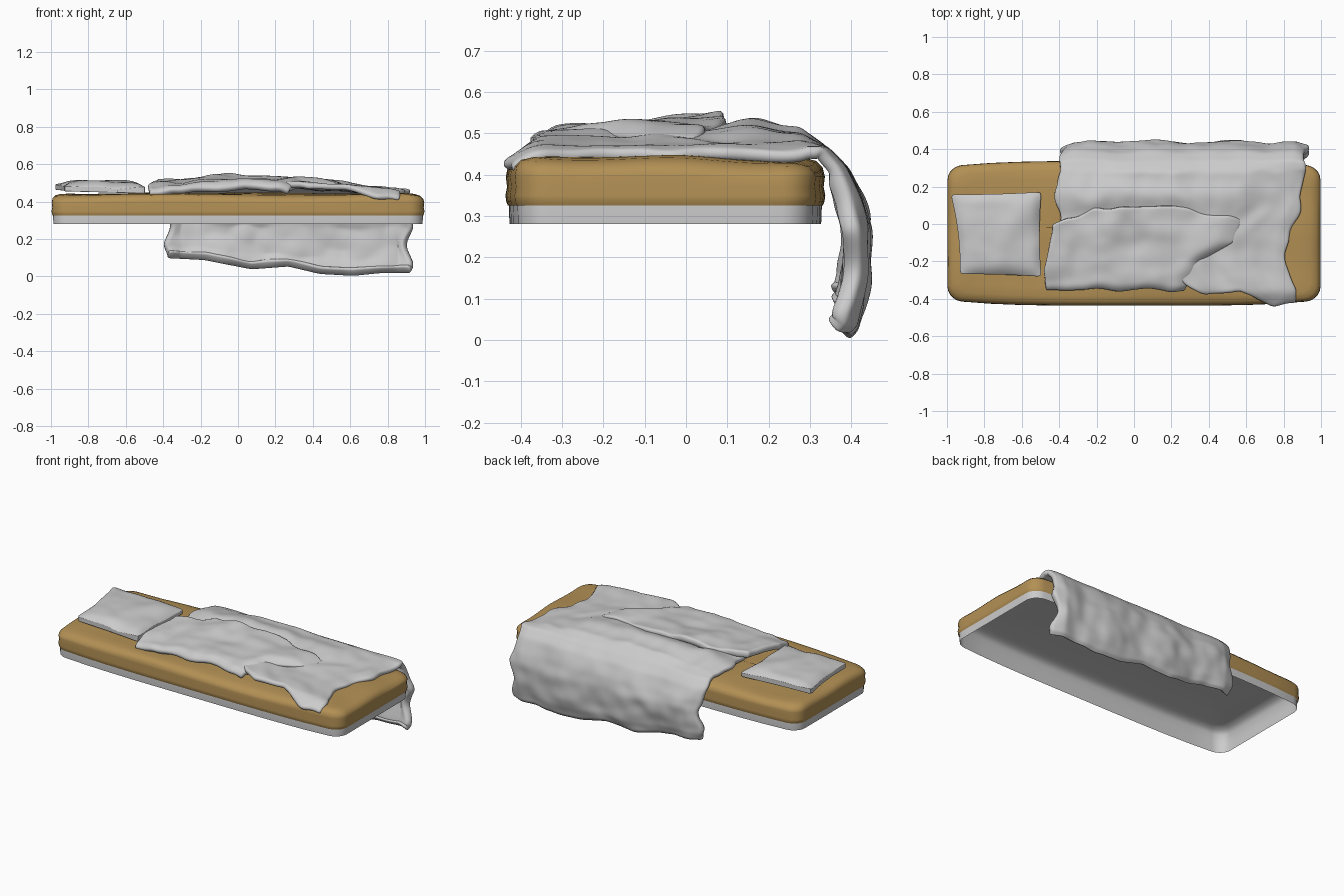
import bpy, bmesh, math
from mathutils import Vector, noise

if "Cube" in bpy.data.objects:
    bpy.data.objects.remove(bpy.data.objects["Cube"])


def interp(pts, t):
    if t <= pts[0][0]:
        return pts[0][1]
    for (a, p), (b, q) in zip(pts, pts[1:]):
        if t <= b:
            return p + (q - p) * (t - a) / (b - a)
    return pts[-1][1]


def wob(x, y, z, f, s):
    return noise.noise(Vector((x * f + s, y * f - s, z * f + 2 * s)))


def finish(bm, name, angle=50, recalc=True):
    if recalc:
        bmesh.ops.recalc_face_normals(bm, faces=bm.faces)
    me = bpy.data.meshes.new(name)
    bm.to_mesh(me)
    bm.free()
    ob = bpy.data.objects.new(name, me)
    bpy.context.collection.objects.link(ob)
    bpy.context.view_layer.objects.active = ob
    for o in bpy.context.selected_objects:
        o.select_set(False)
    ob.select_set(True)
    bpy.ops.object.shade_smooth_by_angle(angle=math.radians(angle))
    return ob


# Bowed rounded-rectangle outline shared by mattress parts
def outline(inset, r=0.075):
    hx, hy = 0.995 - inset, 0.385 - inset
    r = max(r - inset * 0.3, 0.02)
    r = min(r, hy * 0.9)
    pts = []
    for k, (sx, sy) in enumerate([(1, 1), (-1, 1), (-1, -1), (1, -1)]):
        for i in range(6):
            a = math.radians(90 * k + 18 * i)
            pts.append((sx * (hx - r) + r * math.cos(a), sy * (hy - r) + r * math.sin(a)))
        end = pts[-1]
        nx, ny = [(-1, 1), (-1, -1), (1, -1), (1, 1)][k]
        nxt = [(nx * (hx - r), hy), (-hx, ny * (hy - r)), (nx * (hx - r), -hy), (hx, ny * (hy - r))][k]
        for i in range(1, 12):
            f = i / 12
            pts.append((end[0] + (nxt[0] - end[0]) * f, end[1] + (nxt[1] - end[1]) * f))
    return [(x, y * (1 - 0.08 * x ** 4) - 0.05) for x, y in pts]


def shell(name, levels, amp):
    bm = bmesh.new()
    rings = []
    for inset, z in levels:
        ring = []
        for x, y in outline(inset):
            ring.append(bm.verts.new((x, y, z + (amp * wob(x, y, 0, 3, 5) if z > 0.41 else 0))))
        rings.append(ring)
    n = len(rings[0])
    for a, b in zip(rings, rings[1:]):
        for i in range(n):
            j = (i + 1) % n
            bm.faces.new((a[i], a[j], b[j], b[i]))
    bm.faces.new(rings[-1])
    return finish(bm, name)


# Mattress base: hollow shell, open underneath
shell("mattress_base", [(0.008, 0.28), (0.006, 0.33), (0.012, 0.39), (0.03, 0.415), (0.08, 0.422), (0.3, 0.425)], 0)

# Fitted sheet over the mattress
sheet_ob = shell("mattress_sheet", [(0.004, 0.325), (0.0, 0.335), (-0.002, 0.35), (0.002, 0.37), (-0.001, 0.395),
                                    (0.004, 0.412), (0.02, 0.428), (0.05, 0.437), (0.1, 0.441), (0.2, 0.443),
                                    (0.3, 0.443), (0.355, 0.443)], 0.018)
mat = bpy.data.materials.new("tan_cloth")
mat.diffuse_color = (0.45, 0.28, 0.09, 1)
mat.use_nodes = True
mat.node_tree.nodes["Principled BSDF"].inputs["Base Color"].default_value = mat.diffuse_color
sheet_ob.data.materials.append(mat)


# Cloth made from a grid, thickened downwards; the hanging part is thicker
def cloth(name, nu, nv, fn, thick):
    bm = bmesh.new()
    g = [[bm.verts.new(fn(i / nu, j / nv)) for j in range(nv + 1)] for i in range(nu + 1)]
    for i in range(nu):
        for j in range(nv):
            bm.faces.new((g[i][j], g[i + 1][j], g[i + 1][j + 1], g[i][j + 1]))
    ob = finish(bm, name, 70, False)
    vg = ob.vertex_groups.new(name="thick")
    for v in ob.data.vertices:
        vg.add([v.index], 1.0 if v.co.z < 0.4 and v.co.y > 0.3 else 0.65, 'REPLACE')
    m = ob.modifiers.new("thickness", 'SOLIDIFY')
    m.thickness = thick
    m.offset = -1
    m.vertex_group = "thick"
    m = ob.modifiers.new("round", 'SUBSURF')
    m.levels = m.render_levels = 1
    return ob


FRONT = [(-0.4, -0.1), (0.15, -0.12), (0.3, -0.33), (0.4, -0.385), (0.6, -0.36), (0.7, -0.41), (0.79, -0.452), (0.87, -0.43)]
RIGHT = [(-0.44, 0.86), (-0.35, 0.87), (-0.22, 0.82), (-0.05, 0.83), (0.1, 0.9), (0.3, 0.91), (0.43, 0.93)]
LEFT = [(0.0, -0.41), (0.25, -0.42), (0.38, -0.39), (0.43, -0.38)]
TOP = [(-0.42, 0.485), (-0.1, 0.505), (0.3, 0.505), (0.6, 0.49), (0.92, 0.467)]
RIDGE = [(-0.42, 0.01), (-0.2, 0.025), (0.0, 0.04), (0.3, 0.032), (0.6, 0.015), (0.8, 0.0)]
HEM = [(-0.4, 0.095), (-0.2, 0.085), (0.05, 0.035), (0.25, 0.05), (0.42, 0.01), (0.6, 0.0), (0.75, 0.015), (0.93, 0.015)]
DROP = [(0.28, 0.49), (0.34, 0.468), (0.385, 0.42), (0.42, 0.34), (0.44, 0.26), (0.438, 0.16),
        (0.432, 0.08), (0.415, 0.025), (0.395, 0.005)]


# Lower blanket layer: lies on the bed and hangs over the back
def lower(u, v):
    x0 = -0.41 + 1.32 * u
    edge = max(0, 1 - min(u, 1 - u) / 0.05)
    top = interp(TOP, x0)
    if v < 0.45:
        f = interp(FRONT, x0)
        y = f + (0.28 - f) * v / 0.45
        z = top + 0.018 * wob(x0, y, 0, 4.5, 1) + 0.008 * wob(x0, y, 0, 11, 4) - 0.01 * edge
        z += interp(RIDGE, x0) * math.exp(-((y - 0.15) / 0.075) ** 2)
        z -= 0.045 * max(0, min(1, (-0.37 - y) / 0.07))
    else:
        t = (v - 0.45) / 0.55 * (len(DROP) - 1)
        y = interp([(i, p[0]) for i, p in enumerate(DROP)], t)
        z = interp([(i, p[1]) for i, p in enumerate(DROP)], t)
        if t < 1:
            z += ((top - 0.49) + 0.018 * wob(x0, y, 0, 4.5, 1)) * (1 - t)
        if z < 0.42:
            z = 0.42 - (0.42 - z) * (0.42 - interp(HEM, x0)) / 0.415
        y += min(1, t / 3) * (0.02 * wob(x0, 0, z, 5, 3) + 0.01 * wob(x0, 0, z, 11, 8) - 0.03 * edge)
    lx, rx = interp(LEFT, y), interp(RIGHT, y)
    x = lx + (rx - lx) * u + 0.03 * edge * wob(0, y, z, 9, 4)
    return x, y, z


cloth("lower_blanket", 60, 56, lower, 0.048)

UP_RIGHT = [(-0.37, 0.27), (-0.2, 0.36), (-0.1, 0.54), (0.05, 0.6)]
UP_LEFT = [(-0.35, -0.47), (-0.25, -0.485), (-0.05, -0.44), (0.1, -0.43)]
UP_BACK = [(-0.47, 0.0), (-0.35, 0.03), (-0.25, 0.085), (0.2, 0.1), (0.35, 0.06), (0.6, 0.03)]
UP_TOP = [(-0.48, 0.508), (-0.35, 0.53), (0.0, 0.542), (0.3, 0.535), (0.5, 0.515), (0.62, 0.5)]


# Upper blanket layer: folded back over the front half
def upper(u, v):
    x0 = -0.47 + 1.07 * u
    back = interp(UP_BACK, x0) + 0.02 * wob(x0, 0, 0, 9, 7)
    fr = -0.36 + 0.025 * wob(x0, 0, 0, 5, 2)
    y = fr + (back - fr) * v
    lx, rx = interp(UP_LEFT, y), interp(UP_RIGHT, y)
    x = lx + (rx - lx) * u
    z = interp(UP_TOP, x) - 0.035 * (1 - v) ** 1.5 + 0.02 * wob(x, y, 0, 5, 9) + 0.008 * wob(x, y, 0, 11, 3)
    z -= 0.03 * max(0, 1 - v / 0.1) ** 2 + 0.025 * max(0, (u - 0.88) / 0.12) ** 2
    return x, y, z


cloth("upper_blanket", 48, 28, upper, 0.06)

# Pillow: subdivided box, pinched at the edges
bm = bmesh.new()
bmesh.ops.create_cube(bm, size=2)
bmesh.ops.subdivide_edges(bm, edges=bm.edges[:], cuts=13, use_grid_fill=True)
for vt in bm.verts:
    a, b, c = vt.co
    t = 0.015 + 0.03 * math.sqrt(max(0, (1 - a ** 4) * (1 - b ** 4)))
    if c < 0:
        t = 0.015
    xl = -0.955 - 0.025 * b + 0.015 * (1 - b * b)
    xr = -0.495 - 0.01 * (1 - b * b)
    x = xl + (xr - xl) * (a + 1) / 2
    y = -0.055 + 0.22 * b * (1 + 0.03 * a - 0.02 * (1 - a * a))
    z = 0.468 + c * t - 0.006 * a + 0.004 * b
    if c > 0:
        z += 0.014 * wob(x, y, 0, 7, 6) + 0.005 * wob(x, y, 0, 14, 2)
    vt.co = (x, y, z)
pillow = finish(bm, "pillow", 55)
m = pillow.modifiers.new("round", 'SUBSURF')
m.levels = m.render_levels = 1
